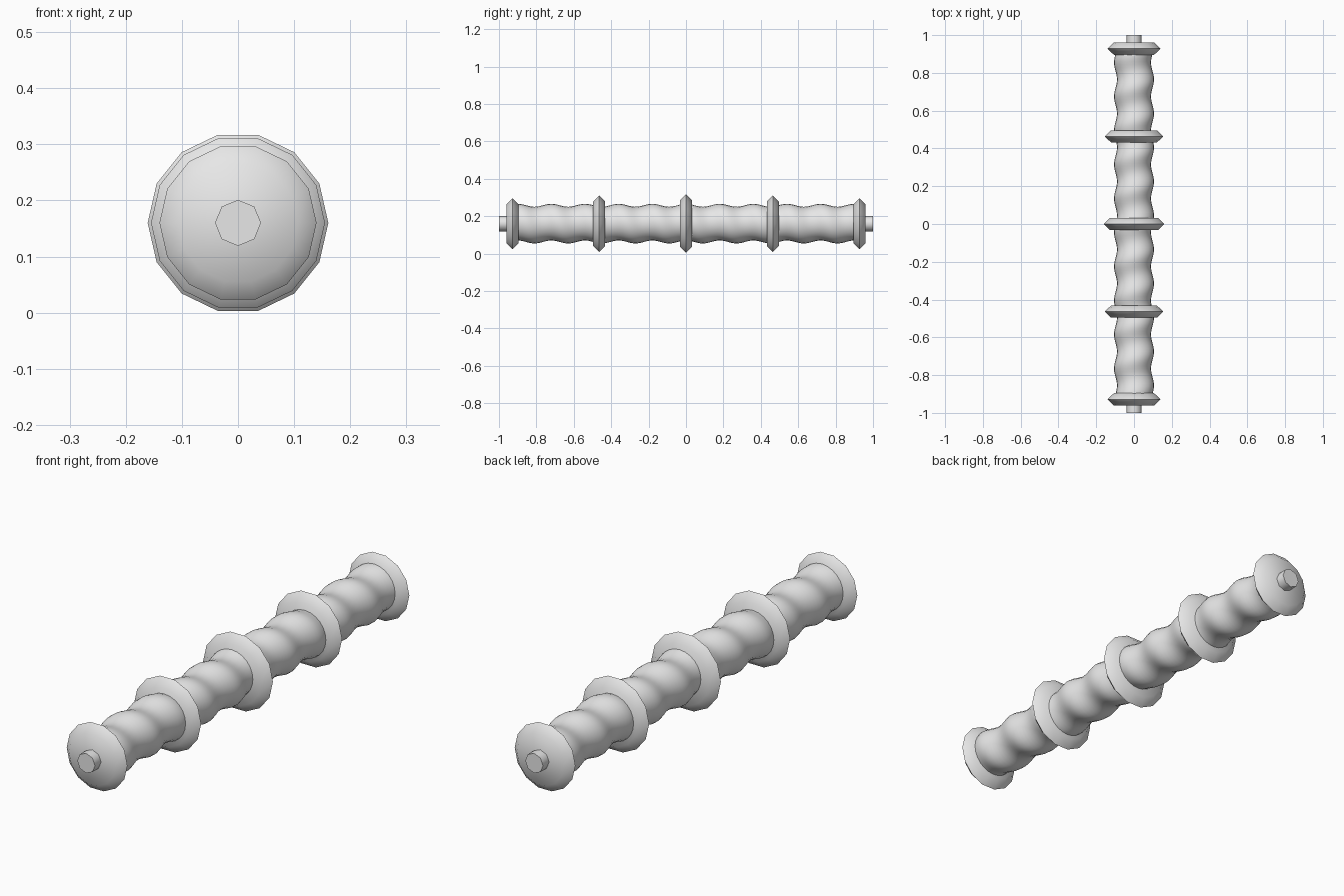
import bpy, math

if "Cube" in bpy.data.objects:
    bpy.data.objects.remove(bpy.data.objects["Cube"])

AXIS_Z = 0.16

grey = bpy.data.materials.new("light_grey")
grey.diffuse_color = (0.8, 0.8, 0.8, 1)
grey.use_nodes = True
grey.node_tree.nodes["Principled BSDF"].inputs["Base Color"].default_value = grey.diffuse_color


def tube(name, rings, sides, angle):
    """Skin a list of (y, radius, x offset, z offset) rings along y, capped at both ends."""
    verts, faces = [], []
    for y, r, dx, dz in rings:
        for i in range(sides):
            a = 2 * math.pi * i / sides
            verts.append((dx + r * math.cos(a), y, AXIS_Z + dz + r * math.sin(a)))
    for k in range(len(rings) - 1):
        for i in range(sides):
            j = (i + 1) % sides
            a, b = k * sides, (k + 1) * sides
            faces.append((a + i, b + i, b + j, a + j))
    last = (len(rings) - 1) * sides
    faces.append(tuple(range(sides)))
    faces.append(tuple(last + i for i in reversed(range(sides))))
    mesh = bpy.data.meshes.new(name)
    mesh.from_pydata(verts, [], faces)
    mesh.materials.append(grey)
    obj = bpy.data.objects.new(name, mesh)
    bpy.context.collection.objects.link(obj)
    bpy.ops.object.select_all(action='DESELECT')
    obj.select_set(True)
    bpy.context.view_layer.objects.active = obj
    bpy.ops.object.shade_smooth_by_angle(angle=math.radians(angle))
    return obj


# Twisted grip: a round section wandering along a shallow helix
PITCH, SWAY = 0.18, 0.008
grip = []
STEPS = 120
for k in range(STEPS + 1):
    y = -0.92 + 1.84 * k / STEPS
    t = 2 * math.pi * y / PITCH
    grip.append((y, 0.098, SWAY * math.sin(t), SWAY * math.cos(t)))
tube("twisted_grip", grip, 24, 40)

# Bevelled collars, each a pair of short cones meeting at a sharp rim
for name, y, r in (("front_end_collar", -0.928, 0.14),
                   ("front_collar", -0.464, 0.155),
                   ("middle_collar", 0.0, 0.161),
                   ("back_collar", 0.464, 0.155),
                   ("back_end_collar", 0.928, 0.14)):
    tube(name, [(y - 0.032, r - 0.033, 0, 0), (y, r, 0, 0),
                (y + 0.032, r - 0.033, 0, 0)], 14, 60)

# Octagonal end pegs
for name, s in (("front_peg", -1), ("back_peg", 1)):
    ys = sorted((s * 0.94, s * 1.0))
    tube(name, [(y, 0.041, 0, 0) for y in ys], 8, 60)
